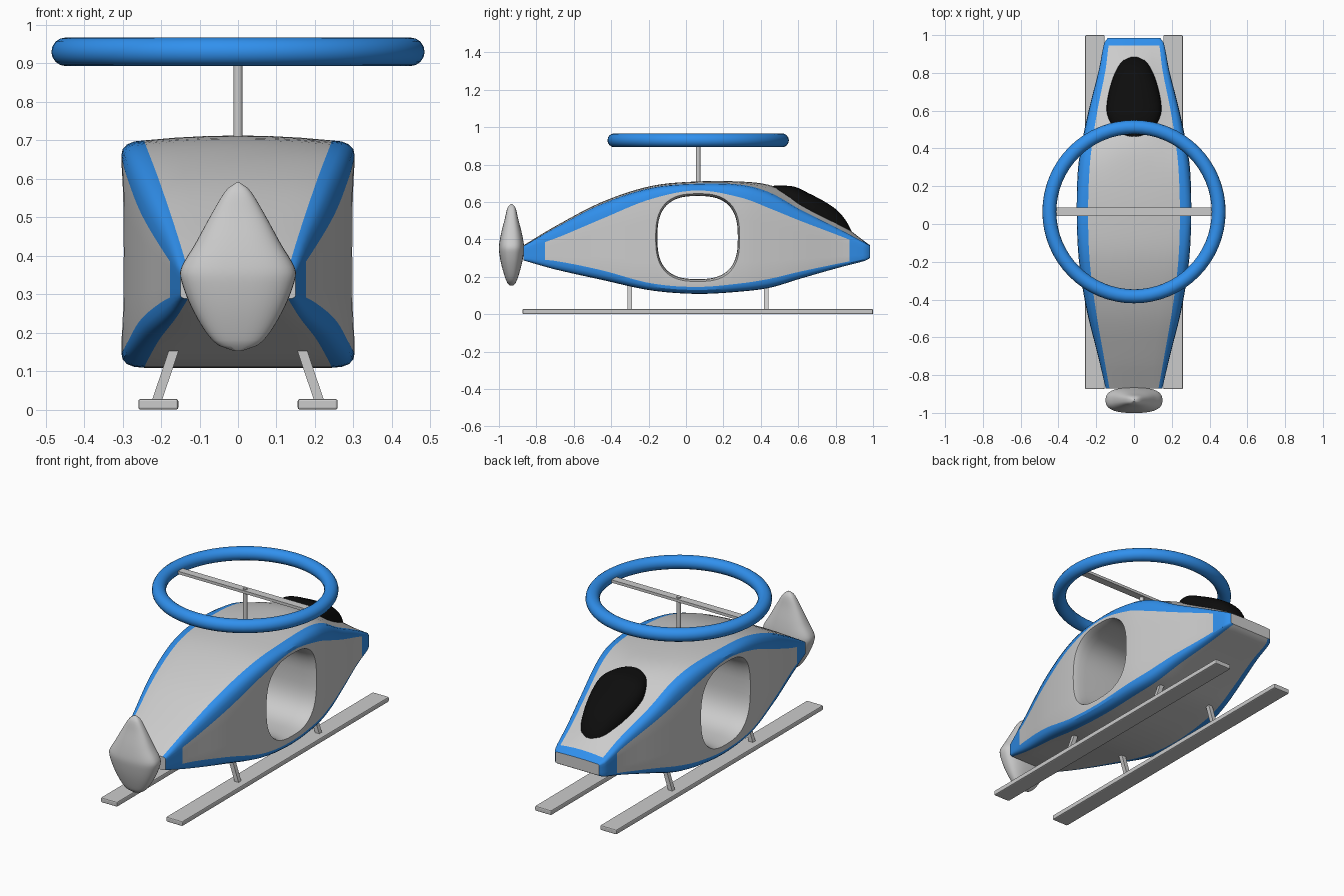
import bpy, bmesh
from math import cos, sin, pi, radians
from mathutils import Vector

if "Cube" in bpy.data.objects:
    bpy.data.objects.remove(bpy.data.objects["Cube"])


def material(name, rgb):
    m = bpy.data.materials.new(name)
    m.diffuse_color = (*rgb, 1)
    m.use_nodes = True
    m.node_tree.nodes["Principled BSDF"].inputs["Base Color"].default_value = m.diffuse_color
    return m


BLUE = material("blue", (0.03, 0.28, 0.85))
BLACK = material("black", (0.004, 0.004, 0.004))


def smooth(ob, angle=30):
    bpy.ops.object.select_all(action='DESELECT')
    ob.select_set(True)
    bpy.context.view_layer.objects.active = ob
    bpy.ops.object.shade_smooth_by_angle(angle=radians(angle))


def loft(name, rings, mats=(), pick=None):
    """Skin closed rings of points, with flat caps on both ends."""
    bm = bmesh.new()
    vs = [[bm.verts.new(p) for p in r] for r in rings]
    n = len(rings[0])
    for i in range(len(rings) - 1):
        for j in range(n):
            k = (j + 1) % n
            f = bm.faces.new((vs[i][j], vs[i][k], vs[i + 1][k], vs[i + 1][j]))
            f.material_index = pick(i, j) if pick else 0
    bm.faces.new(vs[0])
    bm.faces.new(vs[-1])
    bmesh.ops.recalc_face_normals(bm, faces=bm.faces)
    me = bpy.data.meshes.new(name)
    bm.to_mesh(me)
    bm.free()
    for m in mats:
        me.materials.append(m)
    ob = bpy.data.objects.new(name, me)
    bpy.context.collection.objects.link(ob)
    return ob


def sample(rows, t):
    """Smooth (cubic) interpolation of table rows keyed by column 0."""
    i = max(k for k in range(len(rows) - 1) if rows[k][0] <= t or k == 0)
    a, b = rows[i], rows[i + 1]
    p, q = rows[max(i - 1, 0)], rows[min(i + 2, len(rows) - 1)]
    h = b[0] - a[0]
    u = (t - a[0]) / h
    out = []
    for c in range(1, len(a)):
        m0 = (b[c] - p[c]) / (b[0] - p[0]) * h
        m1 = (q[c] - a[c]) / (q[0] - a[0]) * h
        out.append((2*u**3 - 3*u*u + 1)*a[c] + (u**3 - 2*u*u + u)*m0
                   + (3*u*u - 2*u**3)*b[c] + (u**3 - u*u)*m1)
    return out


def superellipse(a, b, e, n):
    def pw(v):
        return abs(v) ** (2 / e) * (1 if v >= 0 else -1)
    return [(a * pw(cos(2*pi*k/n)), b * pw(sin(2*pi*k/n))) for k in range(n)]


# Body: y, half width, top panel half width, centre top z,
# corner z, side panel top z, side panel bottom z, bottom z
BODY = [
    (-0.87, .150, .130, .368, .364, .350, .300, .288),
    (-0.70, .190, .160, .470, .462, .405, .285, .240),
    (-0.45, .252, .203, .600, .590, .510, .235, .184),
    (-0.19, .292, .235, .685, .675, .615, .166, .128),
    (0.06, .303, .243, .710, .698, .662, .146, .109),
    (0.30, .296, .235, .709, .692, .622, .166, .122),
    (0.45, .272, .218, .690, .650, .565, .190, .142),
    (0.61, .238, .192, .622, .560, .500, .228, .190),
    (0.82, .185, .150, .490, .455, .420, .272, .250),
    (0.96, .157, .132, .386, .380, .365, .300, .287),
    (0.985, .138, .120, .368, .366, .358, .308, .302),
]


def bezier(p, c, q, n):
    return [tuple((1-t)**2 * p[i] + 2*t*(1-t)*c[i] + t*t*q[i] for i in (0, 1))
            for t in [k / n for k in range(1, n + 1)]]


def body_ring(y):
    hw, gx, zc, zt, pt, pb, zb = sample(BODY, y)
    half = [(gx*k/3, zc + (zt - zc) * (k/3)**2) for k in range(4)]
    half += bezier((gx, zt), (hw, zt), (hw, pt), 4)
    half += [(hw, pt + (pb - pt) * k/4) for k in range(1, 5)]
    half += bezier((hw, pb), (hw, zb), (gx, zb), 4)
    half += [(gx*k/3, zb) for k in (2, 1, 0)]
    half += [(-x, z) for x, z in half[-2:0:-1]]
    return [(x, y, z) for x, z in half]


ys = sorted([-0.87 + k * 1.80 / 44 for k in range(45)]
            + [-0.755, 0.875, 0.945, 0.96, 0.975, 0.985])


def body_colour(i, j):
    s = min(j, 35 - j)
    mid = (ys[i] + ys[i + 1]) / 2
    if 3 <= s <= 6 or 11 <= s <= 14:
        return 1
    if 7 <= s <= 10:
        return int(mid < -0.755 or mid > 0.875)
    return int(s < 3 and mid > 0.945)


body = loft("body", [body_ring(y) for y in ys], (None, BLUE), body_colour)

# Flared opening straight through the sides
flare = [(.36, 1.2), (.31, 1.07), (.29, 1.035), (.26, 1.012), (.22, 1.0)]
flare = [(-x, s) for x, s in flare] + flare[::-1]
cutter = loft("opening_cutter", [[(x, .062 + s*a, .41 + s*b)
              for a, b in superellipse(.215, .222, 2.7, 64)] for x, s in flare])
cutter.hide_render = True
mod = body.modifiers.new("opening", 'BOOLEAN')
mod.operation = 'DIFFERENCE'
mod.solver = 'EXACT'
mod.object = cutter
bpy.context.view_layer.objects.active = body
bpy.ops.object.modifier_apply(modifier=mod.name)
bpy.data.objects.remove(cutter)
smooth(body)

# Canopy: y, half width, top z
CANOPY = [(.455, .03, .685), (.47, .07, .687), (.50, .105, .688), (.58, .142, .682),
          (.65, .142, .650), (.75, .120, .597), (.82, .092, .545),
          (.865, .062, .485), (.885, .025, .445)]
rings = []
for k in range(25):
    y = .455 + .43 * k / 24
    w, zt = sample(CANOPY, y)
    zc = sample(BODY, y)[2] - .035
    rings.append([(x, y, zc + z) for x, z in superellipse(w, max(zt - zc, .02), 2.5, 32)])
smooth(loft("canopy", rings, (BLACK,)), 40)

# Tail fin: z, half width, half depth
FIN = [(.153, .012, .008), (.160, .040, .018), (.19, .075, .032), (.26, .118, .053),
       (.33, .146, .066), (.365, .149, .067), (.43, .112, .056), (.51, .068, .036),
       (.565, .035, .023), (.585, .016, .012), (.590, .005, .004)]
rings = []
for k in range(33):
    z = .153 + .437 * k / 32
    w, d = sample(FIN, z)
    rings.append([(x, -.933 + y, z) for x, y in superellipse(w, d, 2.6, 40)])
smooth(loft("tail_fin", rings), 40)


def box(name, p, q, sx, sy, bevel=0):
    """Bar of section sx by sy, skewed from point p to point q."""
    c = [(-sx/2, -sy/2), (sx/2, -sy/2), (sx/2, sy/2), (-sx/2, sy/2)]
    ob = loft(name, [[Vector(e) + Vector((a, b, 0)) for a, b in c] for e in (p, q)])
    if bevel:
        m = ob.modifiers.new("bevel", 'BEVEL')
        m.width, m.segments = bevel, 2
    return ob


# Rotor ring, crossbar and mast
RY = 0.065
bpy.ops.mesh.primitive_torus_add(location=(0, RY, .93), major_radius=.448,
                                 minor_radius=.037, major_segments=64, minor_segments=16)
ring = bpy.context.object
ring.name = "rotor_ring"
ring.data.materials.append(BLUE)
smooth(ring)
box("rotor_bar", (0, RY, .918), (0, RY, .934), .84, .044)
bpy.ops.mesh.primitive_cylinder_add(vertices=24, radius=.012, depth=.26,
                                    location=(0, RY, .81))
bpy.context.object.name = "rotor_mast"
smooth(bpy.context.object)

# Landing skids and their struts
for side, s in (("left", -1), ("right", 1)):
    box(side + "_skid", (s*.207, .063, 0), (s*.207, .063, .028), .104, 1.874, .006)
    for end, y in (("front", -.30), ("rear", .43)):
        box(f"{side}_{end}_strut", (s*.212, y, .02), (s*.163, y, .165), .026, .024)
